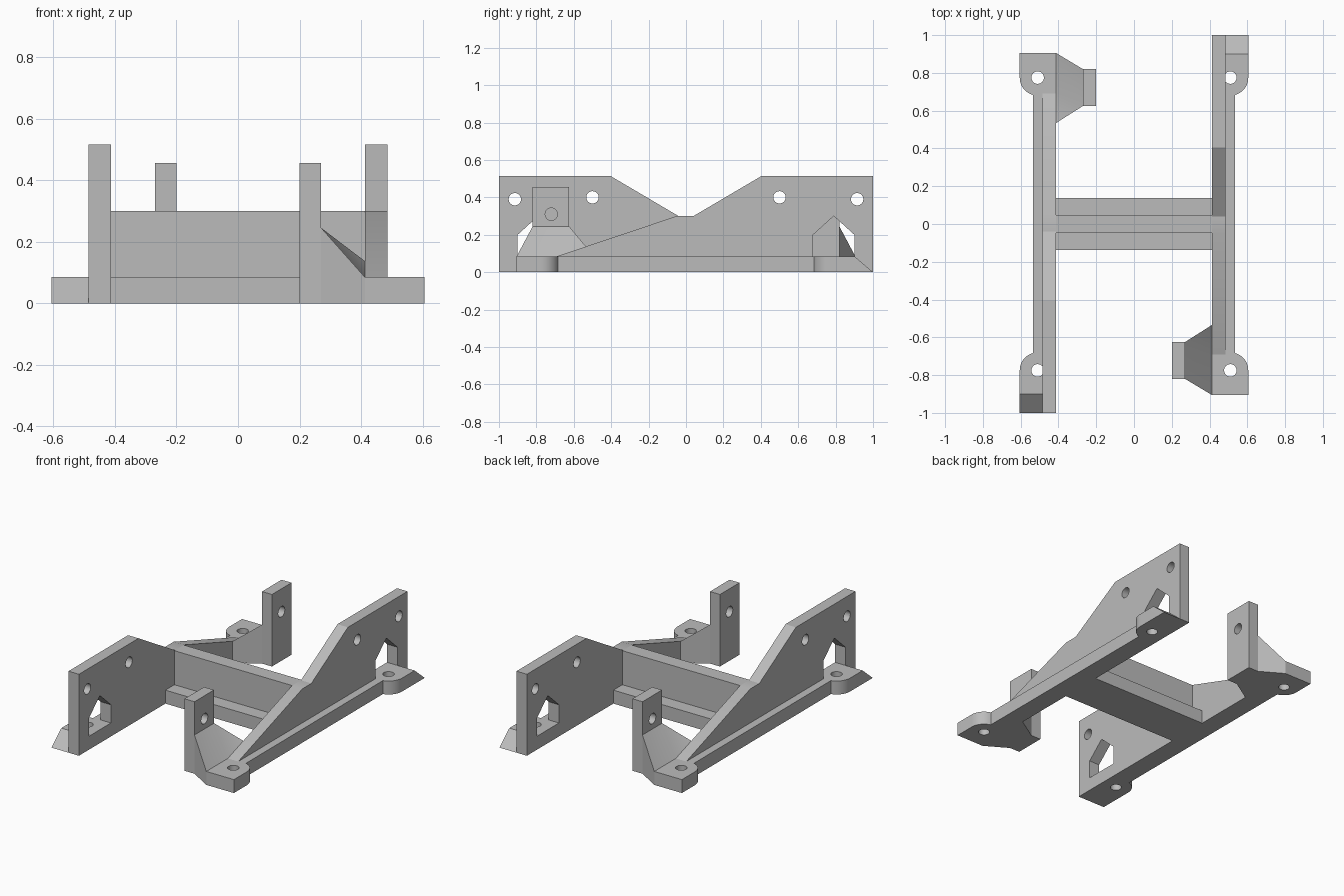
import bpy, bmesh, math
from mathutils import Matrix

default = bpy.data.objects.get("Cube")
if default:
    bpy.data.objects.remove(default, do_unlink=True)

grey = bpy.data.materials.new("plain grey")
grey.use_nodes = True
colour = (0.5, 0.5, 0.5, 1)
grey.diffuse_color = colour
grey.node_tree.nodes["Principled BSDF"].inputs["Base Color"].default_value = colour

BASE = 0.085                 # base thickness
IN, OUT = 0.412, 0.485       # inner and outer face of the wall
HOLE = 0.033
LUG_X, LUG_Y, LUG_R = 0.51, 0.775, 0.095


def make_object(name, verts, faces):
    mesh = bpy.data.meshes.new(name)
    mesh.from_pydata(verts, [], faces)
    bm = bmesh.new()
    bm.from_mesh(mesh)
    bmesh.ops.recalc_face_normals(bm, faces=bm.faces)
    bm.to_mesh(mesh)
    bm.free()
    mesh.materials.append(grey)
    obj = bpy.data.objects.new(name, mesh)
    bpy.context.collection.objects.link(obj)
    return obj


def prism(name, points, low, high, axis):
    """Extrude a (y, z) profile along x, or an (x, y) outline along z."""
    place = (lambda p, h: (h, *p)) if axis == "x" else (lambda p, h: (*p, h))
    n = len(points)
    verts = [place(p, h) for h in (low, high) for p in points]
    faces = [list(range(n)), list(range(n, 2 * n))]
    faces += [(i, (i + 1) % n, (i + 1) % n + n, i + n) for i in range(n)]
    return make_object(name, verts, faces)


def arc(cx, cy, r, start, end, steps):
    angles = [math.radians(start + (end - start) * i / steps) for i in range(steps + 1)]
    return [(cx + r * math.cos(a), cy + r * math.sin(a)) for a in angles]


def drill(cx, cy, low, high, axis):
    return prism("cutter", arc(cx, cy, HOLE, 0, 348.75, 31), low, high, axis)


def cut(obj, cutters):
    bpy.context.view_layer.objects.active = obj
    for cutter in cutters:
        cutter.hide_render = True
        mod = obj.modifiers.new("cut", "BOOLEAN")
        mod.operation, mod.solver, mod.object = "DIFFERENCE", "EXACT", cutter
        bpy.ops.object.modifier_apply(modifier=mod.name)
        bpy.data.objects.remove(cutter, do_unlink=True)


# Base rail with a rounded screw lug at each end
outline = [(IN, 1), (IN, -0.905), (0.605, -0.905)]
outline += arc(LUG_X, -LUG_Y, LUG_R, 0, 75, 10)
outline += arc(LUG_X, LUG_Y, LUG_R, -75, 0, 10)
outline += [(0.605, 1)]
rail = prism("left_base_rail", outline, 0, BASE, "z")
ramp = [(1, 0), (0.9, BASE), (0.9, 0.2), (1.1, 0.2), (1.1, 0)]
cut(rail, [drill(LUG_X, y, -0.1, 0.2, "z") for y in (-LUG_Y, LUG_Y)]
    + [prism("cutter", ramp, OUT, 0.7, "x")])

# Upright wall with a gabled window and two holes
profile = [(1, BASE), (1, 0.515), (0.405, 0.515), (0.04, 0.3), (-0.05, 0.3), (-0.69, BASE)]
wall = prism("left_wall", profile, IN, OUT, "x")
window = [(0.68, 0), (0.68, 0.2), (0.79, 0.3), (0.9, 0.2), (0.9, 0)]
cut(wall, [prism("cutter", window, 0.3, 0.6, "x"),
           drill(0.915, 0.39, 0.3, 0.6, "x"), drill(0.5, 0.4, 0.3, 0.6, "x")])

# Mounting tab with one hole
tab_front, tab_back, tab_in, tab_out = -0.82, -0.625, 0.2, 0.27
tab = prism("left_tab", [(tab_front, 0), (tab_back, 0), (tab_back, 0.455), (tab_front, 0.455)],
            tab_in, tab_out, "x")
cut(tab, [drill(-0.72, 0.31, 0.1, 0.4, "x")])

# Sloping gusset joining the tab to the rail and wall
gusset = make_object("left_gusset", [
    (tab_out, tab_front, 0), (tab_out, tab_back, 0),
    (tab_out, tab_back, 0.245), (tab_out, tab_front, 0.245),
    (IN, -0.905, 0), (IN, -0.535, 0),
    (IN, -0.535, 0.137), (IN, -0.69, BASE), (IN, -0.905, BASE)],
    [(0, 1, 2, 3), (4, 5, 6, 7, 8), (0, 1, 5, 4), (0, 3, 8, 4),
     (1, 2, 6, 5), (2, 3, 8, 7), (2, 7, 6)])

# Cross beam: thin web standing on a wide foot
half = [(0.137, 0), (0.137, BASE), (0.047, BASE), (0.047, 0.3)]
beam = prism("cross_beam", half + [(-y, z) for y, z in reversed(half)], -IN, IN, "x")

# The other side is the same set turned half a circle
parts = [rail, wall, tab, gusset]
for obj in list(parts):
    twin = obj.copy()
    twin.data = obj.data.copy()
    twin.data.transform(Matrix.Rotation(math.pi, 4, "Z"))
    twin.name = obj.name.replace("left", "right")
    bpy.context.collection.objects.link(twin)
    parts.append(twin)

bpy.ops.object.select_all(action="DESELECT")
for obj in parts + [beam]:
    obj.select_set(True)
bpy.context.view_layer.objects.active = beam
bpy.ops.object.shade_smooth_by_angle()
